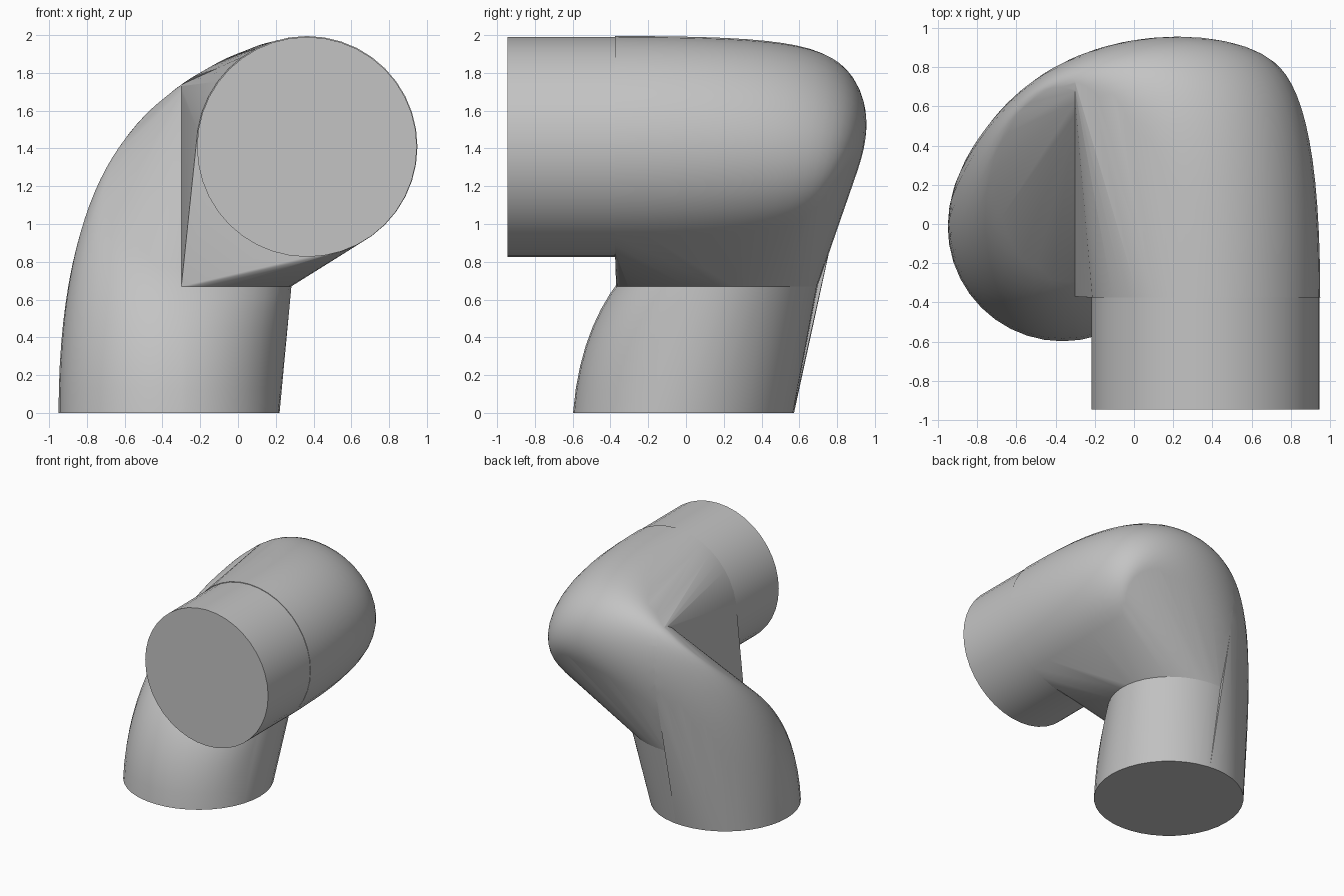
import bpy
import bmesh
from math import cos, sin, pi, radians
from mathutils import Vector

cube = bpy.data.objects.get("Cube")
if cube:
    bpy.data.objects.remove(cube, do_unlink=True)

RADIUS = 0.585
TWIST = radians(45)
SIDES, STEPS = 40, 36
SPLIT_X, SPLIT_Z, COLLAR_Y = -0.3, 0.67, -0.375

# Centre line of the bend: rises from the foot, swings back, leaves to the front
PATH = [Vector((-0.365, -0.013, 0)), Vector((-0.365, 0.11, 1.6)),
        Vector((0.365, 1.73, 1.41)), Vector((0.365, COLLAR_Y, 1.41))]

grey = bpy.data.materials.new("Pipe grey")
grey.use_nodes = True
grey.diffuse_color = (0.55, 0.55, 0.55, 1)
grey.node_tree.nodes["Principled BSDF"].inputs["Base Color"].default_value = (0.55, 0.55, 0.55, 1)


def ring(t):
    """Cross-section turning from a level foot circle to an upright mouth circle."""
    s = 1 - t
    weights = (s ** 3, 3 * s * s * t, 3 * s * t * t, t ** 3)
    centre = sum((p * w for p, w in zip(PATH, weights)), Vector())
    foot = weights[0] + weights[1]
    mouth = 1 - foot
    size = RADIUS * (1 + 0.3 * foot * mouth)
    points = []
    for i in range(SIDES):
        u = 2 * pi * i / SIDES
        v = u - TWIST
        points.append(centre + size * Vector((foot * cos(u) + mouth * cos(v),
                                              foot * sin(u), mouth * sin(v))))
    return points


def bend_mesh():
    bm = bmesh.new()
    rings = [[bm.verts.new(p) for p in ring(k / STEPS)] for k in range(STEPS + 1)]
    for a, b in zip(rings, rings[1:]):
        for i in range(SIDES):
            j = (i + 1) % SIDES
            bm.faces.new((a[i], a[j], b[j], b[i]))
    return bm


def add_hull(name, points):
    """Solid convex piece wrapped around the points."""
    bm = bmesh.new()
    for p in points:
        bm.verts.new(p)
    bmesh.ops.remove_doubles(bm, verts=bm.verts[:], dist=0.001)
    result = bmesh.ops.convex_hull(bm, input=bm.verts[:])
    inside = {g for g in result["geom_interior"] + result["geom_unused"]
              if isinstance(g, bmesh.types.BMVert)}
    bmesh.ops.delete(bm, geom=list(inside), context="VERTS")
    bmesh.ops.dissolve_limit(bm, angle_limit=0.005, verts=bm.verts[:], edges=bm.edges[:])
    bmesh.ops.recalc_face_normals(bm, faces=bm.faces[:])
    mesh = bpy.data.meshes.new(name)
    bm.to_mesh(mesh)
    bm.free()
    mesh.materials.append(grey)
    obj = bpy.data.objects.new(name, mesh)
    bpy.context.collection.objects.link(obj)
    bpy.ops.object.select_all(action="DESELECT")
    obj.select_set(True)
    bpy.context.view_layer.objects.active = obj
    bpy.ops.object.shade_smooth_by_angle(angle=radians(30))


def add_bend_piece(name, *cuts):
    """Part of the bend left after trimming away the outer side of each cut."""
    bm = bend_mesh()
    for point, normal in cuts:
        bmesh.ops.bisect_plane(bm, geom=bm.verts[:] + bm.edges[:] + bm.faces[:],
                               plane_co=point, plane_no=normal, clear_outer=True)
    points = [v.co.copy() for v in bm.verts]
    bm.free()
    add_hull(name, points)


split = Vector((SPLIT_X, 0, SPLIT_Z))
left, right = Vector((-1, 0, 0)), Vector((1, 0, 0))
up, down = Vector((0, 0, 1)), Vector((0, 0, -1))

# Three pieces of the bend: outer side, foot and upper elbow
add_bend_piece("outer_bend", (split, right))
add_bend_piece("foot_pipe", (split, left), (split, up))
add_bend_piece("upper_elbow", (split, left), (split, down))

# Straight mouth pipe, a hair narrower than the elbow
mouth_points = []
for y in (-0.945, COLLAR_Y):
    for i in range(SIDES):
        u = 2 * pi * i / SIDES
        mouth_points.append(Vector((0.365 + 0.582 * cos(u), y, 1.408 + 0.582 * sin(u))))
add_hull("mouth_pipe", mouth_points)
